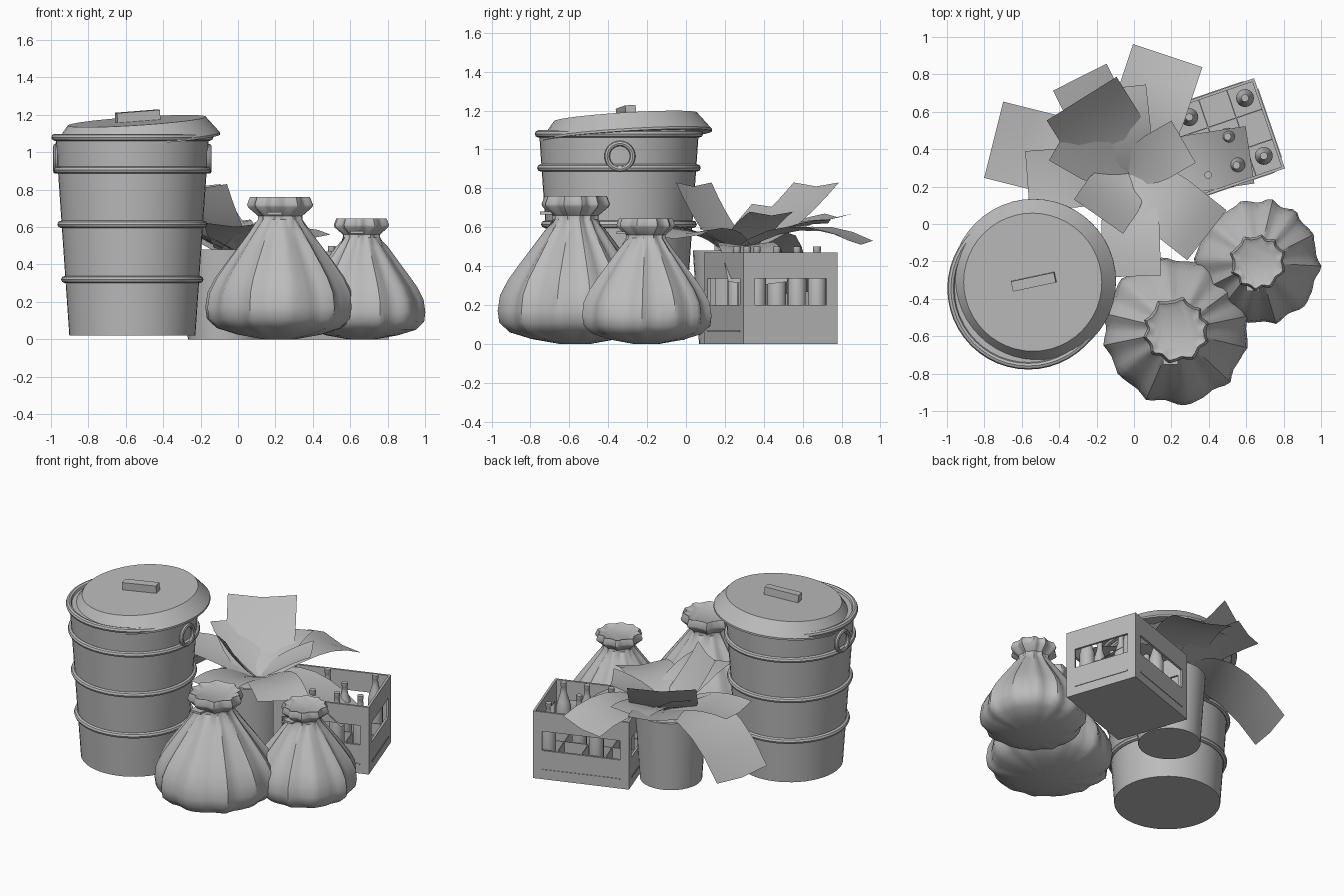
import bpy, bmesh, math, random
from mathutils import Vector, Matrix

if "Cube" in bpy.data.objects:
    bpy.data.objects.remove(bpy.data.objects["Cube"])

random.seed(4)
grey = bpy.data.materials.new("plain_grey")
grey.diffuse_color = (0.5, 0.5, 0.5, 1)
grey.use_nodes = True
grey.node_tree.nodes["Principled BSDF"].inputs["Base Color"].default_value = grey.diffuse_color


def finish(name, bm, matrix=Matrix(), angle=35):
    bmesh.ops.recalc_face_normals(bm, faces=bm.faces)
    me = bpy.data.meshes.new(name)
    bm.to_mesh(me)
    bm.free()
    me.materials.append(grey)
    ob = bpy.data.objects.new(name, me)
    bpy.context.collection.objects.link(ob)
    ob.matrix_world = matrix
    bpy.ops.object.select_all(action='DESELECT')
    ob.select_set(True)
    bpy.context.view_layer.objects.active = ob
    bpy.ops.object.shade_smooth_by_angle(angle=math.radians(angle))
    return ob


def add_box(bm, lo, hi):
    lo, hi = Vector(lo), Vector(hi)
    m = Matrix.Translation((lo + hi) / 2) @ Matrix.Diagonal((*(hi - lo), 1))
    bmesh.ops.create_cube(bm, size=1, matrix=m)


def add_lathe(bm, profile, n=48, at=(0, 0, 0), shape=lambda r, z, t: r, closed=False):
    """Revolve (radius, height) points; caps both ends, or closes the loop."""
    at = Vector(at)
    rings = []
    for r, z in profile:
        ring = []
        for i in range(n):
            t = math.tau * i / n
            q = shape(r, z, t)
            ring.append(bm.verts.new(at + Vector((q * math.cos(t), q * math.sin(t), z))))
        rings.append(ring)
    pairs = list(zip(rings, rings[1:]))
    if closed:
        pairs.append((rings[-1], rings[0]))
    else:
        bm.faces.new(rings[0])
        bm.faces.new(rings[-1])
    for a, b in pairs:
        for i in range(n):
            j = (i + 1) % n
            bm.faces.new((a[i], a[j], b[j], b[i]))


def add_ring(bm, R, r, z=0, n=48):
    pts = [(R + r * math.cos(k * math.tau / 8), z + r * math.sin(k * math.tau / 8)) for k in range(8)]
    add_lathe(bm, pts, n, closed=True)


# Dustbin: tapered body with hoops
CX, CY = -0.565, -0.345
at_bin = Matrix.Translation((CX, CY, 0))
bm = bmesh.new()
add_lathe(bm, [(0.337, 0.02), (0.41, 1.08)])
finish("bin_body", bm, at_bin)
bm = bmesh.new()
for z in (0.32, 0.615, 0.905, 1.08):
    add_ring(bm, 0.337 + 0.073 * (z - 0.02) / 1.06 + 0.004, 0.019, z)
finish("bin_hoops", bm, at_bin)

# Ring handles on both sides
for side, name in ((-1, "left"), (1, "right")):
    bm = bmesh.new()
    add_ring(bm, 0.066, 0.014, n=24)
    finish("bin_handle_" + name, bm,
           Matrix.Translation((CX + side * 0.41, CY + 0.005, 0.965)) @ Matrix.Rotation(math.pi / 2, 4, 'Y'))

# Tilted lid and its grip
tilt = (Matrix.Translation((-0.535, -0.305, 1.067)) @ Matrix.Rotation(math.radians(-3.7), 4, 'Y')
        @ Matrix.Rotation(math.radians(3.5), 4, 'X'))
bm = bmesh.new()
add_lathe(bm, [(0.44, 0), (0.44, 0.012), (0.37, 0.1)])
finish("bin_lid", bm, tilt)
bm = bmesh.new()
add_box(bm, (-0.11, -0.025, 0.09), (0.125, 0.03, 0.152))
finish("lid_grip", bm, tilt @ Matrix.Rotation(math.radians(12), 4, 'Z'))

# Rubbish bags: pleated lathes with a pinched neck
BAG = [(0.08, 0.0), (0.22, 0.025), (0.33, 0.06), (0.38, 0.11), (0.387, 0.17), (0.375, 0.25),
       (0.335, 0.33), (0.28, 0.41), (0.215, 0.5), (0.155, 0.58), (0.115, 0.64), (0.115, 0.66),
       (0.165, 0.705), (0.17, 0.72), (0.155, 0.76), (0.125, 0.745)]


def bag(name, x, y, s, turn):
    phase = [random.uniform(-0.5, 0.5) for _ in range(3)]

    def pleat(r, z, t):
        amp = 0.09 if z > 0.55 else 0.025 + 0.035 * min(1, z / 0.3)
        w = t + 0.1 * math.sin(2 * t + phase[0])
        ridge = 1 - 2 * abs(math.sin((5 if z > 0.6 else 6) * w))
        wobble = 0.015 * math.sin(3 * t + 5 * z + phase[1]) + 0.012 * math.sin(17 * t + phase[2])
        return r * (1.005 + amp * ridge * 0.8 + wobble)

    bm = bmesh.new()
    add_lathe(bm, BAG, 72, shape=pleat)
    m = Matrix.Translation((x, y, 0)) @ Matrix.Scale(s, 4) @ Matrix.Rotation(turn, 4, 'Z')
    finish(name, bm, m, 40)
    # Loose end of the tie
    bm = bmesh.new()
    add_box(bm, (-0.07, -0.18, 0.665), (0.01, -0.1, 0.68))
    finish(name + "_tie", bm, Matrix.Translation((x, y, 0)) @ Matrix.Scale(s, 4))


bag("large_bag", 0.225, -0.57, 1.0, 0.2)
bag("small_bag", 0.662, -0.205, 0.85, 0.9)

# Bottle crate: origin at its front right corner, body runs along -x and +y
W, D, H, T = 0.635, 0.51, 0.47, 0.015
crate = (Matrix.Translation((0.807, 0.297, 0)) @ Matrix.Rotation(math.radians(18.9), 4, 'Z'))
bm = bmesh.new()
add_box(bm, (-W, 0, 0), (0, D, 0.02))
for y in (0, D - T):
    for z0, z1 in ((0, 0.2), (0.335, H)):
        add_box(bm, (-W, y, z0), (0, y + T, z1))
    for x in (-W, -0.06):
        add_box(bm, (x, y, 0.2), (x + 0.06, y + T, 0.335))
for x in (-W, -T):
    for z0, z1 in ((0, 0.2), (0.335, H)):
        add_box(bm, (x, T, z0), (x + T, D - T, z1))
    for y in (T, D - 0.06):
        add_box(bm, (x, y, 0.2), (x + T, y + 0.06 - T, 0.335))
finish("crate", bm, crate)
# Raised strips low on each side
bm = bmesh.new()
for y in (-0.004, D - 0.004):
    add_box(bm, (0.06 - W, y, 0.06), (-0.06, y + 0.008, 0.07))
for x in (-W - 0.004, -0.004):
    add_box(bm, (x, 0.06, 0.06), (x + 0.008, D - 0.06, 0.07))
finish("crate_strips", bm, crate)
# Dividers for four by three bottles
bm = bmesh.new()
for k in (1, 2, 3):
    add_box(bm, (-W * k / 4 - 0.003, T, 0.02), (-W * k / 4 + 0.003, D - T, 0.2))
for k in (1, 2):
    add_box(bm, (-W + T, D * k / 3 - 0.003, 0.02), (-T, D * k / 3 + 0.003, 0.2))
finish("crate_dividers", bm, crate)

# Bottles
bm = bmesh.new()
for u, v in ((-0.085, 0.1), (-0.08, 0.425), (-0.24, 0.1), (-0.235, 0.26), (-0.395, 0.425),
             (-0.4, 0.1), (-0.55, 0.26)):
    add_lathe(bm, [(0.045, 0.02), (0.048, 0.03), (0.048, 0.33), (0.038, 0.37), (0.02, 0.43),
                   (0.017, 0.47), (0.02, 0.475), (0.02, 0.5)], 16, (u, v, 0))
finish("bottles", bm, crate)

# Plant pot
PX, PY = -0.07, 0.265
bm = bmesh.new()
add_lathe(bm, [(0.198, 0), (0.23, 0.48), (0.212, 0.48), (0.207, 0.44)], 32)
finish("plant_pot", bm, Matrix.Translation((PX, PY, 0)))

# Broad arching leaves: tip x, y, z, width, height of the arch
LEAVES = [(-0.75, 0.45, 0.25, 0.42, 0.72), (0.18, 0.9, 0.51, 0.39, 0.68),
          (-0.29, 0.785, 0.65, 0.32, 0.6), (-0.28, 0.67, 0.81, 0.44, 0.57),
          (-0.08, 0.73, 0.62, 0.29, 0.62), (-0.57, 0.23, 0.57, 0.32, 0.62),
          (-0.01, -0.28, 0.6, 0.31, 0.62), (0.39, -0.06, 0.54, 0.34, 0.64),
          (0.265, 0.44, 0.66, 0.26, 0.6), (0.62, 0.37, 0.3, 0.31, 0.6),
          (-0.19, 0.04, 0.81, 0.32, 0.55), (-0.38, 0.47, 0.7, 0.3, 0.58)]
for i, (x, y, z, w, arch) in enumerate(LEAVES):
    bm = bmesh.new()
    a, c = Vector((-0.03, 0.27, 0.46)), Vector((x, y, z))
    b = (a + c) / 2
    b.z = arch
    side = (c - a).cross(Vector((0, 0, 1))).normalized() * w / 2
    rows = []
    for k in range(7):
        t = k / 6
        p = a * (1 - t) ** 2 + b * 2 * t * (1 - t) + c * t * t
        grow = 0.6 + 0.4 * min(1, 2.5 * t)
        rows.append([bm.verts.new(p + side * grow * e + Vector((0, 0, 0.02 * abs(e)))) for e in (-1, 0, 1)])
    for r, s in zip(rows, rows[1:]):
        for e in (0, 1):
            bm.faces.new((r[e], r[e + 1], s[e + 1], s[e]))
    finish("leaf_%d" % (i + 1), bm)
